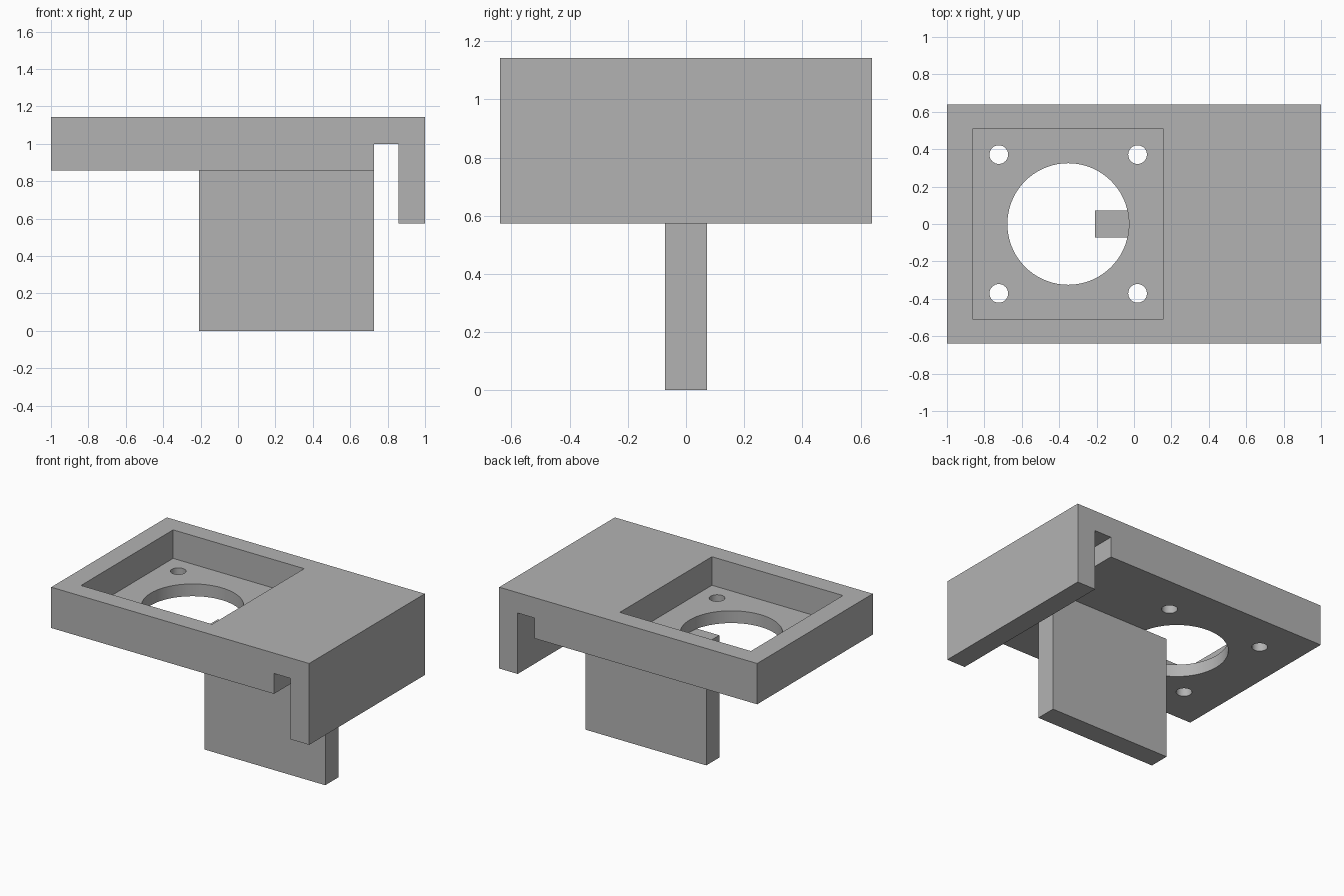
import bpy
import bmesh
from mathutils import Matrix, Vector

if "Cube" in bpy.data.objects:
    bpy.data.objects.remove(bpy.data.objects["Cube"])

GREY = (0.45, 0.45, 0.45, 1)
grey = bpy.data.materials.new("plain grey")
grey.use_nodes = True
grey.diffuse_color = GREY
grey.node_tree.nodes["Principled BSDF"].inputs["Base Color"].default_value = GREY

HALF_DEPTH = 0.64
TOP, UNDERSIDE, FLOOR = 1.143, 0.857, 0.943
HOLE_X = -0.352


def add_object(name, bm):
    mesh = bpy.data.meshes.new(name)
    bmesh.ops.recalc_face_normals(bm, faces=bm.faces)
    bm.to_mesh(mesh)
    bm.free()
    mesh.materials.append(grey)
    obj = bpy.data.objects.new(name, mesh)
    bpy.context.collection.objects.link(obj)
    return obj


def box(name, low, high):
    low, high = Vector(low), Vector(high)
    bm = bmesh.new()
    bmesh.ops.create_cube(bm, size=1)
    bmesh.ops.scale(bm, vec=high - low, verts=bm.verts)
    bmesh.ops.translate(bm, vec=(low + high) / 2, verts=bm.verts)
    return add_object(name, bm)


def drill(name, x, y, radius, sides):
    bm = bmesh.new()
    bmesh.ops.create_cone(bm, cap_ends=True, segments=sides, radius1=radius,
                          radius2=radius, depth=1,
                          matrix=Matrix.Translation((x, y, 0.9)))
    return add_object(name, bm)


def cut(target, cutter):
    cutter.hide_render = True
    mod = target.modifiers.new("cut", 'BOOLEAN')
    mod.operation = 'DIFFERENCE'
    mod.solver = 'EXACT'
    mod.object = cutter
    bpy.context.view_layer.objects.active = target
    bpy.ops.object.modifier_apply(modifier=mod.name)
    bpy.data.objects.remove(cutter)


# Plate with hooked lip: side profile extruded along y
profile = [(-1, UNDERSIDE), (0.727, UNDERSIDE), (0.727, 1.0), (0.857, 1.0),
           (0.857, 0.573), (1, 0.573), (1, TOP), (-1, TOP)]
bm = bmesh.new()
face = bm.faces.new([bm.verts.new((x, -HALF_DEPTH, z)) for x, z in profile])
side = bmesh.ops.extrude_face_region(bm, geom=[face])["geom"]
bmesh.ops.translate(bm, vec=(0, 2 * HALF_DEPTH, 0),
                    verts=[v for v in side if isinstance(v, bmesh.types.BMVert)])
plate = add_object("mounting_plate", bm)

# Square pocket, central opening and four screw holes
cut(plate, box("pocket_cutter", (-0.86, -0.51, FLOOR), (0.156, 0.51, 1.4)))
cut(plate, drill("opening_cutter", HOLE_X, 0, 0.325, 72))
for sx in (-1, 1):
    for sy in (-1, 1):
        cut(plate, drill("screw_cutter", HOLE_X + sx * 0.371, sy * 0.371, 0.05, 32))

# Upright fin below the plate
fin = box("support_fin", (-0.208, -0.072, 0), (0.727, 0.072, UNDERSIDE))

# Smooth hole walls, crisp edges elsewhere
bpy.ops.object.select_all(action='DESELECT')
plate.select_set(True)
bpy.context.view_layer.objects.active = plate
bpy.ops.object.shade_smooth_by_angle(angle=0.5)
